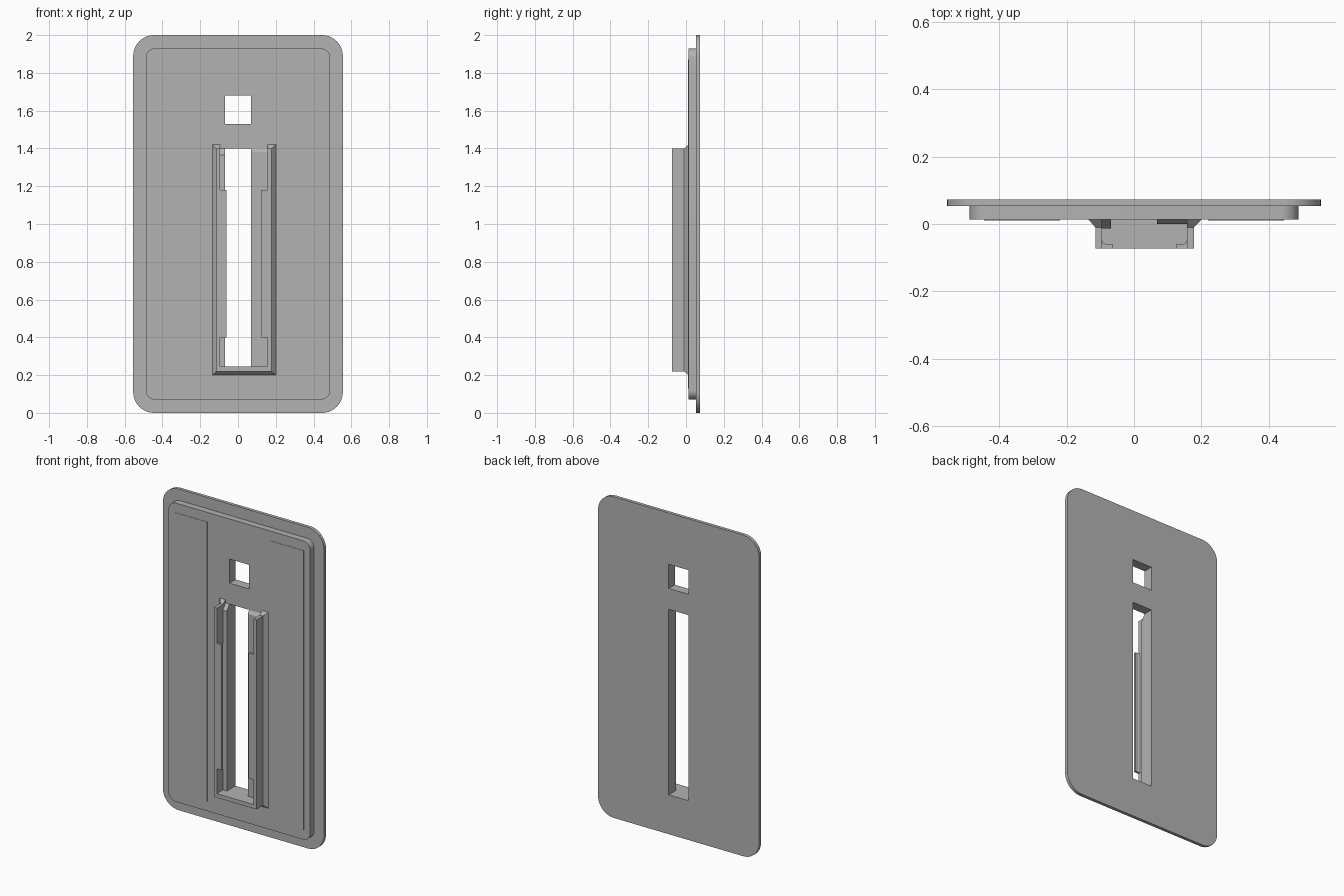
import bpy, bmesh, math
from mathutils import Vector

if "Cube" in bpy.data.objects:
    bpy.data.objects.remove(bpy.data.objects["Cube"], do_unlink=True)

grey = bpy.data.materials.new("plain grey")
grey.use_nodes = True
grey.diffuse_color = (0.45, 0.45, 0.45, 1)
grey.node_tree.nodes["Principled BSDF"].inputs["Base Color"].default_value = (0.45, 0.45, 0.45, 1)


def loft(name, rings):
    """Closed solid through matching rings of 3D points."""
    bm = bmesh.new()
    loops = [[bm.verts.new(p) for p in ring] for ring in rings]
    n = len(loops[0])
    for a, b in zip(loops, loops[1:]):
        for i in range(n):
            j = (i + 1) % n
            bm.faces.new((a[i], a[j], b[j], b[i]))
    bm.faces.new(loops[0])
    bm.faces.new(loops[-1])
    bmesh.ops.recalc_face_normals(bm, faces=bm.faces)
    mesh = bpy.data.meshes.new(name)
    bm.to_mesh(mesh)
    bm.free()
    mesh.materials.append(grey)
    ob = bpy.data.objects.new(name, mesh)
    bpy.context.collection.objects.link(ob)
    return ob


def rect(x0, x1, z0, z1, y):
    return [(x0, y, z0), (x1, y, z0), (x1, y, z1), (x0, y, z1)]


def box(name, x0, x1, y0, y1, z0, z1):
    return loft(name, [rect(x0, x1, z0, z1, y) for y in (y0, y1)])


def rounded_plate(name, half_w, half_h, r, y0, y1, steps=10):
    pts = []
    for k, (sx, sz) in enumerate([(1, 1), (-1, 1), (-1, -1), (1, -1)]):
        for i in range(steps + 1):
            a = math.pi / 2 * (k + i / steps)
            pts.append((sx * (half_w - r) + r * math.cos(a), 1 + sz * (half_h - r) + r * math.sin(a)))
    ob = loft(name, [[(x, y, z) for x, z in pts] for y in (y0, y1)])
    bpy.ops.object.select_all(action='DESELECT')
    bpy.context.view_layer.objects.active = ob
    ob.select_set(True)
    bpy.ops.object.shade_smooth_by_angle(angle=math.radians(30))
    return ob


def cut(ob, *cutters):
    for c in cutters:
        m = ob.modifiers.new("cut", 'BOOLEAN')
        m.operation = 'DIFFERENCE'
        m.solver = 'EXACT'
        m.object = c
        c.hide_render = True
        c.hide_viewport = True
        c.display_type = 'WIRE'


BACK, STEP, FACE, FRONT = 0.073, 0.053, 0.013, -0.073
HOLE, LEFT_IN, RIGHT_IN = 0.068, -0.095, 0.157
FLOOR, TOP = 0.245, 1.40

# Wall plate in two layers, with a square window and a long slot
square = box("square_cutter", -HOLE, HOLE, -0.2, 0.2, 1.53, 1.68)
slot = box("slot_cutter", -HOLE, HOLE, -0.2, 0.2, FLOOR, TOP)
cut(rounded_plate("back_plate", 0.555, 1.0, 0.11, STEP, BACK), square, slot)
cut(rounded_plate("raised_plate", 0.488, 0.93, 0.05, FACE, STEP), square, slot)

# Very thin pads on the face
for side, x0, x1 in (("right", -0.445, -0.22), ("left", 0.22, 0.445)):
    box(side + "_pad", x0, x1, FACE - 0.002, FACE, 0.13, 1.87)

# Holder with a flared foot, hollowed by a channel open at the top
holder = loft("holder", [
    rect(-0.135, 0.2, 0.2, 1.42, FACE),
    rect(-0.115, 0.178, 0.22, TOP, -0.01),
    rect(-0.115, 0.178, 0.22, TOP, FRONT)])
cut(holder, box("channel_cutter", LEFT_IN, RIGHT_IN, -0.2, 0.2, FLOOR, 1.6))

# Floor rails beside the slot, bevelled at the upper end
for name, x0, x1, y, drop in (("right_rail", LEFT_IN, -HOLE, -0.013, 0.035),
                              ("left_rail", HOLE, RIGHT_IN, 0.0, 0.02)):
    section = [(FACE, FLOOR), (y, FLOOR), (y, TOP - drop), (FACE, TOP)]
    loft(name, [[(x, py, pz) for py, pz in section] for x in (x0, x1)])

# Retaining lips along the front of the channel walls
for name, x, s in (("right_lip", LEFT_IN, 1), ("left_lip", RIGHT_IN, -1)):
    section = [(0, FRONT), (0.033, FRONT), (0.033, -0.061), (0.014, -0.061), (0.004, -0.057), (0, -0.048)]
    loft(name, [[(x + s * dx, y, z) for dx, y in section] for z in (0.4, 1.18)])
